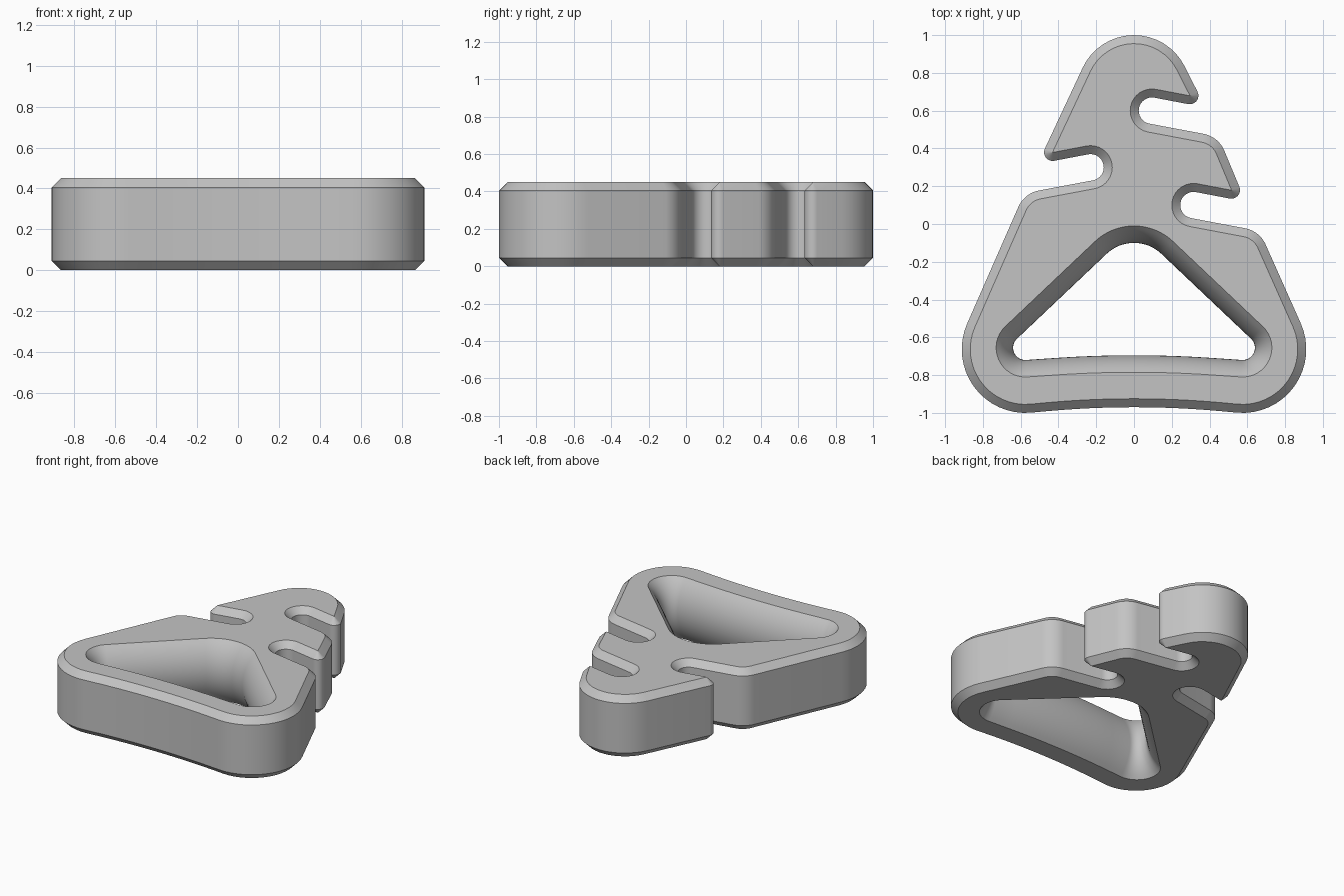
import bpy, bmesh
from math import sin, cos, asin, atan2, hypot, tau

cube = bpy.data.objects.get("Cube")
if cube:
    bpy.data.objects.remove(cube, do_unlink=True)

HEIGHT, CHAMFER = 0.45, 0.045
STEPS = 16
TIP, SLOT, SHOULDER = 0.046, 0.07, 0.15


def belt(circles, inset):
    """Counter-clockwise belt round signed circles (negative radius = hollow)."""
    count = len(circles)
    heading = []
    for i in range(count):
        x1, y1, r1 = circles[i]
        x2, y2, r2 = circles[(i + 1) % count]
        ratio = (r2 - r1) / hypot(x2 - x1, y2 - y1)
        heading.append(atan2(y2 - y1, x2 - x1) - asin(max(-1, min(1, ratio))))
    points = []
    for i, (x, y, r) in enumerate(circles):
        turn = (heading[i] - heading[i - 1]) % tau
        if r < 0:
            turn -= tau
        for k in range(STEPS + 1):
            a = heading[i - 1] + turn * k / STEPS
            points.append((x + (r - inset) * sin(a), y - (r - inset) * cos(a)))
    return points


def notch(x, y, side):
    """Shoulder, slot end and hook tip, in order up the right-hand side."""
    return [(x + side * 0.245, y - 0.27, SHOULDER),
            (x, y, -SLOT),
            (x + side * 0.2, y + 0.08, TIP)]


def loft(bm, circles, profile):
    """Wall through the (inset, z) profile; returns the bottom and top edges."""
    rings = []
    for inset, z in profile:
        rings.append([bm.verts.new((x, y, z)) for x, y in belt(circles, inset)])
    n = len(rings[0])
    for low, high in zip(rings, rings[1:]):
        for i in range(n):
            j = (i + 1) % n
            bm.faces.new((low[i], low[j], high[j], high[i]))
    return [[bm.edges.get((ring[i], ring[(i + 1) % n])) for i in range(n)]
            for ring in (rings[0], rings[-1])]


# Outer outline: two broad feet, three hooked notches, round head, hollow base
outline = [(0.575, -0.663, 0.337)]
outline += notch(0.315, 0.1, 1) + notch(0.095, 0.6, 1)
outline += [(0, 0.7, 0.3)]
outline += reversed(notch(-0.23, 0.3, -1))
outline += [(-0.575, -0.663, 0.337), (0, -6.07, -5.1)]

# Rounded triangular opening
opening = [(0.575, -0.655, 0.155), (0, -0.31, 0.3),
           (-0.575, -0.655, 0.155), (0, -6.785, -6)]

# Chamfered outer wall, and opening wall bulging inward as one arc
outer_profile = [(CHAMFER, 0), (0, CHAMFER),
                 (0, HEIGHT - CHAMFER), (CHAMFER, HEIGHT)]
bulge, half = 0.09, HEIGHT / 2
radius = (bulge ** 2 + half ** 2) / (2 * bulge)
sweep = asin(half / radius)
opening_profile = []
for k in range(17):
    a = sweep * (k / 8 - 1)
    opening_profile.append((radius * cos(a) - radius + bulge, half + radius * sin(a)))

# Body: both walls joined by flat caps
bm = bmesh.new()
outer_ends = loft(bm, outline, outer_profile)
inner_ends = loft(bm, opening, opening_profile)
for outer, inner in zip(outer_ends, inner_ends):
    bmesh.ops.triangle_fill(bm, use_beauty=True, use_dissolve=False, edges=outer + inner)
bmesh.ops.remove_doubles(bm, verts=bm.verts[:], dist=0.0002)
bmesh.ops.recalc_face_normals(bm, faces=bm.faces[:])
mesh = bpy.data.meshes.new("notched_body")
bm.to_mesh(mesh)
bm.free()

body = bpy.data.objects.new("notched_body", mesh)
bpy.context.collection.objects.link(body)

# Plain grey
grey = bpy.data.materials.new("light_grey")
grey.use_nodes = True
colour = (0.55, 0.55, 0.55, 1)
grey.diffuse_color = colour
grey.node_tree.nodes["Principled BSDF"].inputs["Base Color"].default_value = colour
mesh.materials.append(grey)

bpy.ops.object.select_all(action="DESELECT")
body.select_set(True)
bpy.context.view_layer.objects.active = body
bpy.ops.object.shade_smooth_by_angle(angle=0.5)
